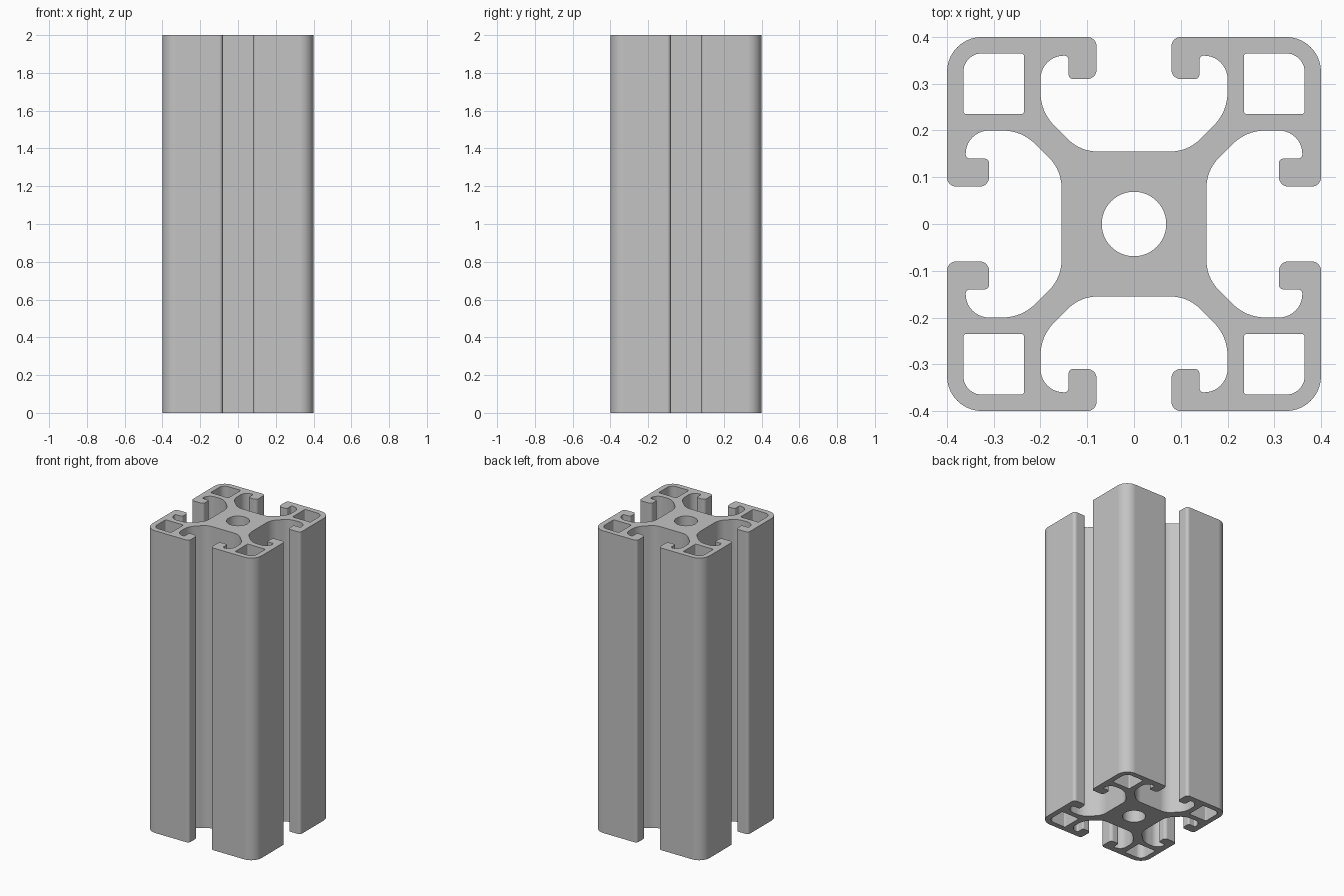
import bpy
import bmesh
import math
from mathutils import Vector

cube = bpy.data.objects.get("Cube")
if cube:
    bpy.data.objects.remove(cube, do_unlink=True)

HEIGHT = 2.0
ARC_STEPS = 10


def fillet(corners):
    """Round each (x, y, radius) corner of a closed outline."""
    points = []
    count = len(corners)
    for i, (x, y, radius) in enumerate(corners):
        p = Vector((x, y))
        a = (Vector(corners[i - 1][:2]) - p).normalized()
        b = (Vector(corners[(i + 1) % count][:2]) - p).normalized()
        half = a.angle(b) / 2
        centre = p + (a + b).normalized() * radius / math.sin(half)
        start = p + a * radius / math.tan(half) - centre
        end = p + b * radius / math.tan(half) - centre
        sweep = math.pi - 2 * half
        for k in range(ARC_STEPS + 1):
            t = k / ARC_STEPS
            arc = (start * math.sin((1 - t) * sweep) + end * math.sin(t * sweep)) / math.sin(sweep)
            points.append(centre + arc)
    return points


def turn(corners, quarter):
    """Rotate corners by quarter turns about the centre."""
    for _ in range(quarter):
        corners = [(-y, x, r) for x, y, r in corners]
    return corners


# Half of one corner arm: slot floor, slanted web, pocket and hooked lip
half_arm = [
    (0.155, 0.115, 0.09), (0.24, 0.20, 0.10),
    (0.36, 0.20, 0.05), (0.36, 0.14, 0.009),
    (0.31, 0.14, 0.01), (0.31, 0.08, 0.02), (0.40, 0.08, 0.02),
]
arm = half_arm + [(0.40, 0.40, 0.075)] + [(y, x, r) for x, y, r in reversed(half_arm)]

# Hollow chamber inside each corner
chamber = [(0.235, 0.235, 0.007), (0.365, 0.235, 0.007),
           (0.365, 0.365, 0.04), (0.235, 0.365, 0.007)]

outline = [c for q in range(4) for c in turn(arm, q)]
loops = [fillet(outline)] + [fillet(turn(chamber, q)) for q in range(4)]

# Central bore
loops.append([Vector((math.cos(a), math.sin(a))) * 0.069
              for a in (math.tau * i / 48 for i in range(48))])

# Fill the cross-section and extrude it upward
bm = bmesh.new()
edges = []
for loop in loops:
    verts = [bm.verts.new((p.x, p.y, 0)) for p in loop]
    edges += [bm.edges.new((verts[i - 1], verts[i])) for i in range(len(verts))]
bmesh.ops.triangle_fill(bm, use_beauty=True, use_dissolve=False, edges=edges, normal=(0, 0, 1))
result = bmesh.ops.extrude_face_region(bm, geom=bm.faces[:], use_keep_orig=True)
top = [g for g in result["geom"] if isinstance(g, bmesh.types.BMVert)]
bmesh.ops.translate(bm, verts=top, vec=(0, 0, HEIGHT))
bmesh.ops.recalc_face_normals(bm, faces=bm.faces[:])

mesh = bpy.data.meshes.new("slotted_rail")
bm.to_mesh(mesh)
bm.free()
rail = bpy.data.objects.new("slotted_rail", mesh)
bpy.context.collection.objects.link(rail)

# Plain aluminium colour
colour = (0.55, 0.55, 0.55, 1)
metal = bpy.data.materials.new("aluminium_grey")
metal.use_nodes = True
metal.diffuse_color = colour
metal.node_tree.nodes["Principled BSDF"].inputs["Base Color"].default_value = colour
mesh.materials.append(metal)

# Smooth fillets, flat walls and crisp ends
bpy.ops.object.select_all(action="DESELECT")
rail.select_set(True)
bpy.context.view_layer.objects.active = rail
bpy.ops.object.shade_smooth_by_angle(angle=math.radians(30))
weighted = rail.modifiers.new("flat_walls", "WEIGHTED_NORMAL")
weighted.keep_sharp = True
